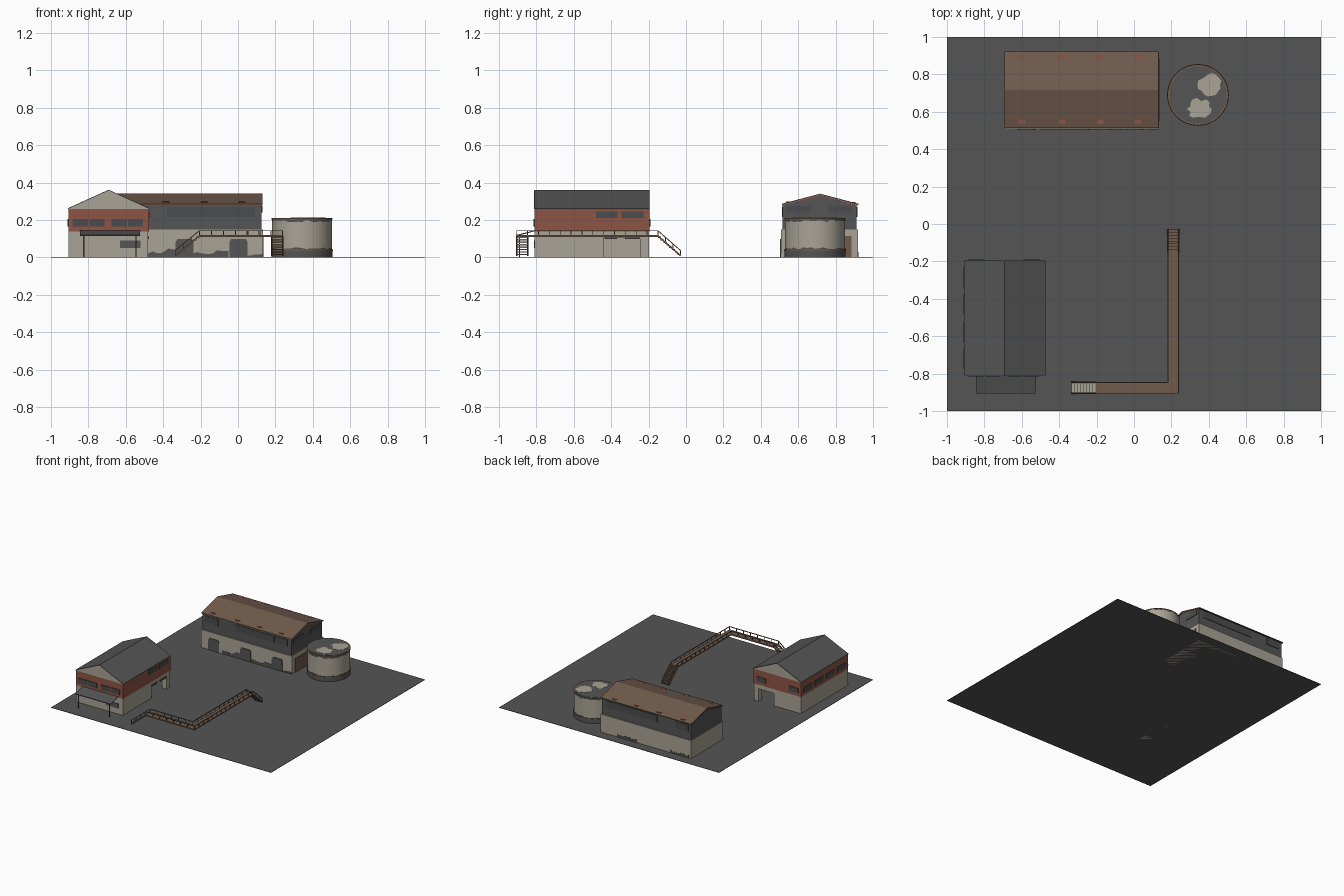
import bpy, bmesh, math, random
from mathutils import Vector

if "Cube" in bpy.data.objects:
    bpy.data.objects.remove(bpy.data.objects["Cube"])

random.seed(4)

def mat(name, r, g, b):
    m = bpy.data.materials.new(name)
    m.diffuse_color = (r, g, b, 1)
    m.use_nodes = True
    m.node_tree.nodes["Principled BSDF"].inputs["Base Color"].default_value = m.diffuse_color
    return m

GREY = mat("dark grey", 0.09, 0.09, 0.09)
GLASS = mat("window grey", 0.07, 0.072, 0.075)
BEIGE = mat("plaster beige", 0.40, 0.37, 0.31)
BROWN = mat("rust brown", 0.165, 0.105, 0.073)
RED = mat("brick red", 0.27, 0.09, 0.06)

def finish(name, bm, m):
    bmesh.ops.recalc_face_normals(bm, faces=bm.faces[:])
    me = bpy.data.meshes.new(name)
    bm.to_mesh(me)
    bm.free()
    me.materials.append(m)
    ob = bpy.data.objects.new(name, me)
    bpy.context.collection.objects.link(ob)
    return ob

def prism(name, pts, axis, a, b, m):
    """Extrude a 2D outline along an axis from a to b."""
    place = {'x': lambda u, v, w: (w, u, v),
             'y': lambda u, v, w: (u, w, v),
             'z': lambda u, v, w: (u, v, w)}[axis]
    bm = bmesh.new()
    lo = [bm.verts.new(place(u, v, a)) for u, v in pts]
    hi = [bm.verts.new(place(u, v, b)) for u, v in pts]
    bm.faces.new(lo)
    bm.faces.new(hi)
    n = len(pts)
    for i in range(n):
        j = (i + 1) % n
        bm.faces.new((lo[i], lo[j], hi[j], hi[i]))
    return finish(name, bm, m)

def box(name, x0, x1, y0, y1, z0, z1, m):
    return prism(name, [(x0, y0), (x1, y0), (x1, y1), (x0, y1)], 'z', z0, z1, m)

def plate(name, axis, at, u0, u1, z0, z1, m, t=0.004):
    """Thin panel centred on a wall plane."""
    return prism(name, [(u0, z0), (u1, z0), (u1, z1), (u0, z1)], axis, at - t, at + t, m)

def chevron(name, axis, u0, u1, eave, ridge, t, a, b, m):
    c = (u0 + u1) / 2
    pts = [(u0, eave), (c, ridge), (u1, eave), (u1, eave - t), (c, ridge - t), (u0, eave - t)]
    return prism(name, pts, axis, a, b, m)

def ragged(name, axis, at, u0, u1, h, m):
    """Peeled plaster patch along the foot of a wall."""
    n = max(4, int((u1 - u0) / 0.02))
    top = [(u0 + (u1 - u0) * i / n, h * random.uniform(0.4, 1)) for i in range(n + 1)]
    return prism(name, [(u1, 0), (u0, 0)] + top, axis, at - 0.003, at + 0.003, m)

def bar(name, p, q, r, m):
    """Square bar between two points."""
    p, q = Vector(p), Vector(q)
    d = (q - p).normalized()
    s = d.cross(Vector((0, 0, 1)))
    s = s.normalized() if s.length > 0.01 else Vector((1, 0, 0))
    t = s.cross(d)
    bm = bmesh.new()
    ends = [[bm.verts.new(c + s * r * i + t * r * j) for i, j in ((-1, -1), (1, -1), (1, 1), (-1, 1))]
            for c in (p, q)]
    for e in ends:
        bm.faces.new(e)
    for i in range(4):
        j = (i + 1) % 4
        bm.faces.new((ends[0][i], ends[0][j], ends[1][j], ends[1][i]))
    return finish(name, bm, m)

# Yard slab
box("yard", -1, 1, -1, 1, 0, 0.003, GREY)

# Long hall
box("hall_lower_wall", -0.69, 0.133, 0.508, 0.92, 0, 0.15, BEIGE)
prism("hall_upper_wall", [(0.516, 0.14), (0.912, 0.14), (0.912, 0.28), (0.715, 0.333), (0.516, 0.28)],
      'x', -0.685, 0.126, GREY)
chevron("hall_roof", 'x', 0.512, 0.922, 0.287, 0.341, 0.006, -0.692, 0.13, BROWN)
for x in (-0.688, 0.126):
    chevron("hall_gable_trim", 'x', 0.516, 0.916, 0.281, 0.335, 0.005, x - 0.003, x + 0.003, RED)
for y in (0.516, 0.912):
    for i in range(4):
        plate("hall_window", 'y', y, -0.38 + i * 0.118, -0.265 + i * 0.118, 0.217, 0.27, GLASS)
    plate("hall_window_single", 'y', y, -0.66, -0.54, 0.217, 0.27, GLASS)
for y0, y1 in ((0.537, 0.665), (0.762, 0.89)):
    plate("hall_gable_window", 'x', 0.126, y0, y1, 0.24, 0.275, GLASS)
for x in (-0.575, -0.285, 0.002):
    prism("hall_door", [(x - 0.048, 0), (x + 0.048, 0), (x + 0.048, 0.085), (x + 0.038, 0.1),
                        (x - 0.038, 0.1), (x - 0.048, 0.085)], 'y', 0.503, 0.511, GREY)
plate("hall_end_door", 'x', 0.133, 0.55, 0.885, 0, 0.115, BROWN)
for x0, x1, h in ((-0.5, -0.33, 0.05), (-0.24, -0.05, 0.04), (0.05, 0.13, 0.02)):
    ragged("hall_front_peeling", 'y', 0.508, x0, x1, h, GREY)
for x0, x1 in ((-0.67, -0.5), (-0.2, -0.02)):
    ragged("hall_back_peeling", 'y', 0.92, x0, x1, 0.03, GREY)

# Rust patches near the hall eaves
for x in (-0.6, -0.385, -0.18, 0.02):
    for y in (0.545, 0.895):
        z = 0.341 - abs(y - 0.717) * 0.054 / 0.205
        box("roof_rust_patch", x - 0.018, x + 0.018, y - 0.01, y + 0.01, z - 0.004, z + 0.003, RED)

# Gabled house: lower storey with an open bay at the rear right
box("house_lower_left", -0.905, -0.66, -0.81, -0.198, 0, 0.145, BEIGE)
box("house_lower_front", -0.66, -0.48, -0.81, -0.44, 0, 0.145, BEIGE)
box("house_bay_pier", -0.52, -0.48, -0.245, -0.198, 0, 0.145, BEIGE)
box("house_bay_lintel", -0.66, -0.48, -0.44, -0.198, 0.105, 0.145, BEIGE)
for y0, y1 in ((-0.435, -0.37), (-0.325, -0.245)):
    plate("bay_header", 'x', -0.48, y0, y1, 0.098, 0.112, GREY)
plate("house_front_patch", 'y', -0.81, -0.63, -0.52, 0.05, 0.09, GREY)

# House upper storey, gables and roof
box("house_brick_storey", -0.907, -0.476, -0.811, -0.196, 0.14, 0.262, RED)
prism("house_gable", [(-0.907, 0.26), (-0.476, 0.26), (-0.691, 0.358)], 'y', -0.812, -0.195, BEIGE)
chevron("house_roof", 'y', -0.91, -0.473, 0.263, 0.362, 0.006, -0.811, -0.196, GREY)
for x0, x1 in ((-0.885, -0.803), (-0.795, -0.715), (-0.675, -0.594), (-0.588, -0.507)):
    plate("house_front_window", 'y', -0.812, x0, x1, 0.165, 0.206, GLASS)
for x0, x1 in ((-0.885, -0.8), (-0.59, -0.505)):
    plate("house_back_window", 'y', -0.195, x0, x1, 0.165, 0.206, GLASS)
for y0, y1 in ((-0.48, -0.365), (-0.345, -0.228)):
    plate("house_right_window", 'x', -0.476, y0, y1, 0.21, 0.246, GLASS)
for i in range(4):
    y = -0.775 + i * 0.145
    plate("house_left_window", 'x', -0.907, y, y + 0.11, 0.165, 0.206, GLASS)

# Porch awning and posts
prism("porch_awning", [(-0.905, 0.115), (-0.905, 0.121), (-0.808, 0.146), (-0.808, 0.14)],
      'x', -0.845, -0.525, GREY)
for x in (-0.825, -0.545):
    bar("porch_post", (x, -0.89, 0), (x, -0.89, 0.12), 0.003, GREY)

# Storage tank
def disc(name, r, z0, z1, m, n=48):
    pts = [(0.342 + r * math.cos(2 * math.pi * i / n), 0.69 + r * math.sin(2 * math.pi * i / n)) for i in range(n)]
    return prism(name, pts, 'z', z0, z1, m)

def smooth(ob):
    bpy.ops.object.select_all(action='DESELECT')
    ob.select_set(True)
    bpy.context.view_layer.objects.active = ob
    bpy.ops.object.shade_smooth_by_angle()

smooth(disc("tank_foot", 0.163, 0, 0.035, GREY))
smooth(disc("tank_foot_rim", 0.165, 0.035, 0.042, BROWN))
smooth(disc("tank_body", 0.16, 0.04, 0.207, BEIGE))
smooth(disc("tank_rim", 0.163, 0.204, 0.21, BROWN))
smooth(disc("tank_lid", 0.153, 0.205, 0.212, GREY))

def ragged_band(name, z, sign, depth):
    """Worn dark band around the tank with an uneven edge."""
    bm = bmesh.new()
    rows = []
    for i in range(48):
        a = 2 * math.pi * i / 48
        c, s = 0.342 + 0.1615 * math.cos(a), 0.69 + 0.1615 * math.sin(a)
        rows.append((bm.verts.new((c, s, z)), bm.verts.new((c, s, z + sign * depth * random.uniform(0.3, 1)))))
    for i in range(48):
        p, q = rows[i], rows[(i + 1) % 48]
        bm.faces.new((p[0], q[0], q[1], p[1]))
    return finish(name, bm, GREY)

ragged_band("tank_top_wear", 0.206, -1, 0.018)
ragged_band("tank_bottom_wear", 0.041, 1, 0.014)
for cx, cy, rx, ry in ((0.405, 0.745, 0.062, 0.062), (0.35, 0.615, 0.065, 0.055)):
    pts = []
    for i in range(18):
        a, k = math.tau * i / 18, random.uniform(0.75, 1.1)
        pts.append((cx + rx * k * math.cos(a), cy + ry * k * math.sin(a)))
    prism("tank_lid_patch", pts, 'z', 0.21, 0.2135, BEIGE)

# Raised L-shaped walkway
DECK, RAIL = 0.115, 0.028
box("walkway_deck_front", -0.207, 0.24, -0.907, -0.845, DECK - 0.006, DECK + 0.004, BROWN)
box("walkway_deck_side", 0.18, 0.24, -0.845, -0.15, DECK - 0.006, DECK + 0.004, BROWN)

def railing(p, q):
    p, q, up = Vector(p), Vector(q), Vector((0, 0, RAIL))
    bar("handrail", p + up, q + up, 0.0025, BROWN)
    n = max(2, round((q - p).length / 0.06))
    for i in range(n + 1):
        c = p.lerp(q, i / n)
        bar("rail_post", c, c + up, 0.002, BROWN)

railing((-0.205, -0.905, DECK), (0.238, -0.905, DECK))
railing((-0.205, -0.847, DECK), (0.182, -0.847, DECK))
railing((0.238, -0.905, DECK), (0.238, -0.15, DECK))
railing((0.182, -0.847, DECK), (0.182, -0.15, DECK))

# Open stairs at both ends of the walkway
def stairs(top, foot, side, m):
    top, foot, side = Vector(top), Vector(foot), Vector(side)
    run = (foot - top) / 8
    half = Vector((abs(run.x), abs(run.y), 0)) * 0.5 + Vector((abs(side.x), abs(side.y), 0))
    for i in range(8):
        c = top + run * (i + 0.5)
        box("stair_tread", c.x - half.x, c.x + half.x, c.y - half.y, c.y + half.y,
            c.z - 0.004, c.z + 0.003, m)
    for s in (-1, 1):
        bar("stair_stringer", top + side * s, foot + side * s, 0.004, BROWN)
        railing(top + side * s, foot + side * s)

stairs((-0.207, -0.876, DECK), (-0.335, -0.876, 0.01), (0, 0.029, 0), BEIGE)
stairs((0.21, -0.15, DECK), (0.21, -0.03, 0.01), (0.029, 0, 0), BROWN)
